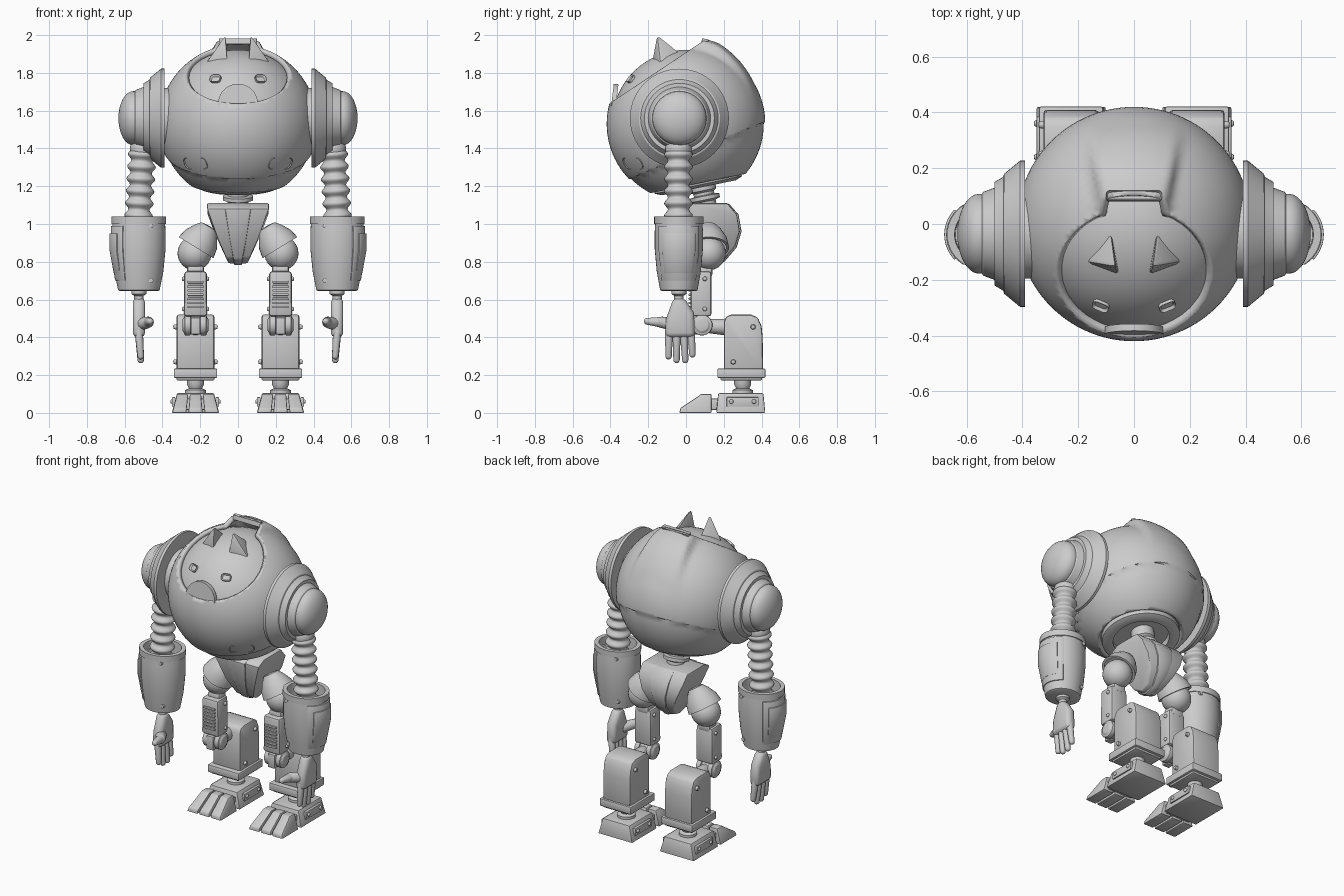
import bpy, bmesh, math
from mathutils import Vector, Matrix

cube = bpy.data.objects.get("Cube")
if cube:
    bpy.data.objects.remove(cube)

grey = bpy.data.materials.new("plain_grey")
grey.use_nodes = True
grey.diffuse_color = (0.6, 0.6, 0.6, 1)
grey.node_tree.nodes["Principled BSDF"].inputs["Base Color"].default_value = (0.6, 0.6, 0.6, 1)


def add(name, bm, pair=False, bevel=0, angle=35):
    """Turn a bmesh into an object; pairs are mirrored across x = 0."""
    bmesh.ops.recalc_face_normals(bm, faces=bm.faces)
    if bevel:
        hard = [e for e in bm.edges if e.is_manifold and e.calc_face_angle() > 0.6]
        bmesh.ops.bevel(bm, geom=hard, offset=bevel, segments=2, profile=0.5,
                        affect='EDGES', clamp_overlap=True)
    me = bpy.data.meshes.new(name)
    bm.to_mesh(me)
    bm.free()
    me.materials.append(grey)
    me.polygons.foreach_set("use_smooth", [True] * len(me.polygons))
    me.set_sharp_from_angle(angle=math.radians(angle))
    ob = bpy.data.objects.new(name, me)
    bpy.context.collection.objects.link(ob)
    if pair:
        ob.modifiers.new("mirror", 'MIRROR').use_mirror_merge = False
    return ob


def frame(loc, axis):
    return Matrix.Translation(loc) @ Vector(axis).to_track_quat('Z', 'Y').to_matrix().to_4x4()


def lathe(bm, pts, loc, axis=(0, 0, 1), seg=32, flat=1, arc=None):
    """Revolve (radius, height) points; an arc gives a closed partial sweep."""
    m = frame(loc, axis) if tuple(axis) != (0, 0, 1) else Matrix.Translation(loc)
    a0, a1 = arc or (0, math.tau)
    rings = []
    for i in range(seg + 1 if arc else seg):
        a = a0 + (a1 - a0) * i / seg
        rings.append([bm.verts.new(m @ Vector((r * math.cos(a), r * math.sin(a) * flat, h)))
                      for r, h in pts])
    n = len(pts)
    for i in range(seg):
        p, q = rings[i], rings[(i + 1) % len(rings)]
        for j in range(n if arc else n - 1):
            k = (j + 1) % n
            bm.faces.new((p[j], q[j], q[k], p[k]))
    if arc:
        bm.faces.new(rings[0])
        bm.faces.new(rings[-1])
    bmesh.ops.remove_doubles(bm, verts=bm.verts, dist=1e-5)


def ball(bm, loc, r, seg=32):
    bmesh.ops.create_uvsphere(bm, u_segments=seg, v_segments=seg // 2, radius=r,
                              matrix=Matrix.Translation(loc))


def box(bm, loc, size, top=(1, 1)):
    for v in bmesh.ops.create_cube(bm, size=1)["verts"]:
        t = top if v.co.z > 0 else (1, 1)
        v.co = Vector(loc) + Vector((v.co.x * size[0] * t[0], v.co.y * size[1] * t[1], v.co.z * size[2]))


def prism(bm, pts, x0, x1):
    """Extrude a (y, z) outline between two x positions."""
    a, b = ([bm.verts.new((x, y, z)) for y, z in pts] for x in (x0, x1))
    bm.faces.new(a)
    bm.faces.new(b)
    for i in range(len(pts)):
        j = (i + 1) % len(pts)
        bm.faces.new((a[i], a[j], b[j], b[i]))


def limb(bm, a, b, r0, r1, seg=14):
    """Tapered rod with rounded ends."""
    a, b = Vector(a), Vector(b)
    length = (b - a).length
    t = [math.pi / 2 * k / 4 for k in range(5)]
    pts = [(r0 * math.sin(k), -r0 * math.cos(k)) for k in t]
    pts += [(r1 * math.cos(k), length + r1 * math.sin(k)) for k in t]
    lathe(bm, pts, a, b - a, seg)


def socket(bm, loc, axis, w, h, depth, rim):
    """Rounded frame with a sunken middle, facing along axis."""
    part = bmesh.new()
    bmesh.ops.create_cube(part, size=1, matrix=Matrix.Diagonal((w, h, depth, 1)))
    up = [e for e in part.edges if abs(e.verts[0].co.z - e.verts[1].co.z) > depth / 2]
    bmesh.ops.bevel(part, geom=up, offset=h * 0.35, segments=3, profile=0.5, affect='EDGES')
    part.normal_update()
    face = max(part.faces, key=lambda f: f.calc_center_median().z)
    bmesh.ops.inset_individual(part, faces=[face], thickness=rim, depth=-depth * 0.45)
    part.transform(frame(loc, axis))
    me = bpy.data.meshes.new("temp")
    part.to_mesh(me)
    part.free()
    bm.from_mesh(me)
    bpy.data.meshes.remove(me)


def cut(bm, co, no, fill=False):
    res = bmesh.ops.bisect_plane(bm, geom=bm.verts[:] + bm.edges[:] + bm.faces[:],
                                 plane_co=co, plane_no=no, clear_outer=True)
    if fill:
        bmesh.ops.contextual_create(bm, geom=[e for e in res["geom_cut"]
                                              if isinstance(e, bmesh.types.BMEdge)])


clamp = lambda v: max(0.0, min(1.0, v))
C = Vector((0, 0, 1.53))                       # body centre
face_n = Vector((0, -0.555, 0.83)).normalized()
base_n = Vector((0, 0.198, -0.98)).normalized()
seam_n = Vector((0, 0.39, -0.92)).normalized()
seam_p = Vector((0, 0.41, 1.54))

# Outer body shell: face opening, open base, raised back spine, stepped lower half
bm = bmesh.new()
ball(bm, C, 0.42, 96)
bmesh.ops.bisect_plane(bm, geom=bm.verts[:] + bm.edges[:] + bm.faces[:], plane_co=seam_p, plane_no=seam_n)
for v in bm.verts:
    d = v.co - C
    if (v.co - seam_p).dot(seam_n) > 1e-4:
        v.co = C + d * 0.98
    elif d.z > 0 and d.y > -0.05:
        width = 0.12 + 0.2 * max(0, d.y)
        v.co += d.normalized() * 0.04 * clamp((width - abs(d.x)) / 0.035) * clamp((0.36 - d.y) / 0.2)
cut(bm, C + face_n * 0.315, face_n)
cut(bm, C + base_n * 0.322, base_n)
shell = add("body_shell", bm)
thick = shell.modifiers.new("thickness", 'SOLIDIFY')
thick.thickness, thick.offset = 0.03, -1

# Inner head ball, closed under the body
bm = bmesh.new()
ball(bm, C, 0.392, 64)
cut(bm, C + base_n * 0.30, base_n, True)
add("head_dome", bm)

# Base ring and neck
bm = bmesh.new()
lathe(bm, [(0.17, 0.29), (0.17, 0.34), (0.2, 0.345), (0.235, 0.33), (0.235, 0.29)], C, base_n, 48)
add("base_ring", bm)
bm = bmesh.new()
lathe(bm, [(0, 0.28), (0.07, 0.28), (0.07, 0.36), (0.055, 0.37), (0.055, 0.385), (0.08, 0.39),
           (0.08, 0.41), (0.055, 0.42), (0.055, 0.47), (0, 0.47)], C + Vector((0, 0.02, 0)), base_n)
add("neck", bm)

# Chin plate, brow vent, eyes and lower lamps
bm = bmesh.new()
lathe(bm, [(0, 0), (0.105, 0), (0.105, 0.025), (0, 0.025)], (0, -0.37, 1.635), (0, -1, 0.12), 40)
add("chin_plate", bm)
bm = bmesh.new()
socket(bm, (0, 0.1, 1.965), (0, 0.2, 1), 0.2, 0.035, 0.03, 0.007)
add("brow_vent", bm)
bm = bmesh.new()
d = Vector((0.12, -0.295, 0.24)).normalized()
socket(bm, C + d * 0.392, d, 0.06, 0.045, 0.022, 0.008)
add("eyes", bm, True)
bm = bmesh.new()
d = Vector((0.22, -0.275, -0.205)).normalized()
socket(bm, C + d * 0.408, d, 0.15, 0.068, 0.02, 0.01)
add("lower_lamps", bm, True)

# Ears
bm = bmesh.new()
base = [bm.verts.new(p) for p in ((0.21, -0.13, 1.8), (0.05, -0.19, 1.82), (0.09, 0.03, 1.86))]
tip = bm.verts.new((0.065, -0.155, 2.01))
bm.faces.new(base)
for i in range(3):
    bm.faces.new((base[i], base[(i + 1) % 3], tip))
add("ears", bm, True, 0.014)

# Shoulders
bm = bmesh.new()
prof = [(0, -0.05), (0.16, -0.05), (0.16, 0.01), (0.24, 0), (0.262, 0), (0.262, 0.018), (0.215, 0.075),
        (0.205, 0.078), (0.2, 0.085), (0.185, 0.11), (0.165, 0.11), (0.15, 0.15), (0.143, 0.155)]
prof += [(0.143 * math.cos(a), 0.165 + 0.078 * math.sin(a)) for a in (math.pi / 16 * k for k in range(9))]
lathe(bm, prof, (0.39, -0.035, 1.56), (1, 0, 0), 56)
add("shoulders", bm, True, 0, 30)

# Bellows upper arms
bm = bmesh.new()
prof = [(0.066 + 0.01 * math.cos(math.tau * k / 8), 0.42 * k / 52) for k in range(53)]
lathe(bm, prof, (0.53, -0.04, 0.98), (-0.025, 0, 0.42), 28)
ball(bm, (0.502, -0.04, 1.395), 0.07)
add("upper_arms", bm, True, 0, 60)

# Forearm cups, side panels and bolts
outer = [(0.11, 0.65), (0.13, 0.75), (0.142, 0.87), (0.142, 0.96), (0.139, 1.0)]
arm = (0.525, -0.038, 0)
bm = bmesh.new()
lathe(bm, [(0, 0.645), (0.1, 0.645)] + outer + [(0.145, 1.0), (0.145, 1.04), (0.118, 1.04), (0.112, 0.94), (0, 0.94)],
      arm, seg=40, flat=0.9)
add("forearms", bm, True)
bm = bmesh.new()
for grow, lo, hi, half in ((0.006, 0.7, 0.99, 0.95), (0.013, 0.74, 0.95, 0.7)):
    prof = [(0.105, lo), (0.12 + grow, lo), (0.142 + grow, 0.86), (0.142 + grow, hi), (0.105, hi)]
    lathe(bm, prof, arm, seg=14, flat=0.9, arc=(-half, half))
add("forearm_panels", bm, True, 0.003)
bm = bmesh.new()
for z, y in ((0.99, 0.12), (0.7, 0.1)):
    for s in (-1, 1):
        lathe(bm, [(0, 0), (0.012, 0), (0.012, 0.015), (0, 0.017)], (0.46, -0.038 + s * (y - 0.015), z), (0, s, 0), 12)
add("forearm_bolts", bm, True)

# Wrists and hands
bm = bmesh.new()
lathe(bm, [(0, 0.59), (0.025, 0.59), (0.025, 0.62), (0.04, 0.63), (0.04, 0.65), (0, 0.65)], (0.525, -0.038, 0), seg=20)
add("wrists", bm, True)
bm = bmesh.new()
prism(bm, [(-0.065, 0.61), (-0.01, 0.61), (0.042, 0.53), (0.048, 0.4), (-0.112, 0.4), (-0.105, 0.5)], 0.492, 0.557)
add("palms", bm, True, 0.024, 60)
bm = bmesh.new()
for y0, y1, z in ((-0.09, -0.092, 0.3), (-0.05, -0.05, 0.28), (-0.012, -0.004, 0.28), (0.026, 0.034, 0.31)):
    limb(bm, (0.525, y0, 0.43), (0.515, y1, z), 0.022, 0.017)
limb(bm, (0.515, -0.07, 0.47), (0.475, -0.13, 0.48), 0.035, 0.03)
limb(bm, (0.475, -0.13, 0.48), (0.465, -0.205, 0.485), 0.029, 0.018)
add("fingers", bm, True, 0, 60)

# Pelvis: side blocks plus a central band, narrowing downwards
outline = [(-0.02, 1.08), (0.04, 1.11), (0.22, 1.11), (0.27, 1.05), (0.285, 0.96), (0.26, 0.88),
           (0.2, 0.81), (0.13, 0.79), (0.07, 0.82), (0.02, 0.92)]
for name, half, grow in (("pelvis", 0.165, 1), ("pelvis_band", 0.07, 1.06)):
    bm = bmesh.new()
    prism(bm, [(0.13 + (y - 0.13) * grow, 0.96 + (z - 0.96) * (grow if z < 1.05 else 1)) for y, z in outline], -half, half)
    for v in bm.verts:
        v.co.x *= 0.3 + 0.7 * clamp((v.co.z - 0.79) / 0.25)
    add(name, bm, False, 0.01)

# Hip balls and their cone shrouds
bm = bmesh.new()
ball(bm, (0.23, 0.12, 0.845), 0.09)
add("hip_balls", bm, True)
bm = bmesh.new()
lathe(bm, [(0.092, 0), (0.108, 0), (0.098, 0.05), (0.07, 0.1), (0.045, 0.13), (0, 0.135)],
      (0.222, 0.12, 0.875), (-0.5, 0, 0.82))
add("hip_shrouds", bm, True)

# Thighs with front vents and side bolts
bm = bmesh.new()
box(bm, (0.225, 0.08, 0.63), (0.125, 0.11, 0.24), (0.95, 1))
box(bm, (0.225, 0.1, 0.75), (0.09, 0.08, 0.06))
add("thighs", bm, True, 0.016)
bm = bmesh.new()
for k in range(7):
    box(bm, (0.225, 0.022, 0.56 + k * 0.022), (0.085, 0.016, 0.012))
for z in (0.55, 0.71):
    for s in (-1, 1):
        lathe(bm, [(0, 0), (0.013, 0), (0.01, 0.012), (0, 0.014)], (0.225 + s * 0.058, 0.1, z), (s, 0, 0), 12)
add("thigh_vents", bm, True, 0.003)

# Knees: side discs, centre cap and link to the shin
bm = bmesh.new()
lathe(bm, [(0, -0.068), (0.035, -0.068), (0.04, -0.06), (0.055, -0.058), (0.055, -0.026), (0.045, -0.026), (0.045, 0.026),
           (0.055, 0.026), (0.055, 0.058), (0.04, 0.06), (0.035, 0.068), (0, 0.068)], (0.225, 0.085, 0.465), (1, 0, 0))
lathe(bm, [(0, 0), (0.035, 0), (0.045, 0.12), (0, 0.12)], (0.225, 0.1, 0.46), (0, 1, -0.05), 24)
box(bm, (0.225, 0.045, 0.46), (0.05, 0.04, 0.09))
add("knees", bm, True, 0.005)

# Shins with flange and bolts
bm = bmesh.new()
prism(bm, [(0.2, 0.22), (0.408, 0.22), (0.406, 0.4), (0.4, 0.46), (0.38, 0.505), (0.345, 0.52),
           (0.24, 0.52), (0.212, 0.51), (0.2, 0.48)], 0.125, 0.325)
add("shins", bm, True, 0.012)
bm = bmesh.new()
box(bm, (0.225, 0.293, 0.21), (0.23, 0.255, 0.05))
box(bm, (0.225, 0.293, 0.182), (0.2, 0.22, 0.02))
add("shin_flanges", bm, True, 0.007)
bm = bmesh.new()
for y, z in ((0.355, 0.455), (0.25, 0.27)):
    for s in (-1, 1):
        lathe(bm, [(0, 0), (0.014, 0), (0.011, 0.018), (0, 0.02)], (0.225 + s * 0.098, y, z), (s, 0, 0), 12)
add("shin_bolts", bm, True)

# Ankles and feet
bm = bmesh.new()
lathe(bm, [(0, 0.09), (0.055, 0.09), (0.055, 0.12), (0.035, 0.13), (0.045, 0.15), (0.045, 0.18), (0, 0.18)], (0.225, 0.3, 0))
add("ankles", bm, True)
bm = bmesh.new()
box(bm, (0.225, 0.29, 0.052), (0.25, 0.26, 0.104), (0.78, 0.92))
box(bm, (0.225, 0.15, 0.045), (0.18, 0.06, 0.06))
add("heels", bm, True, 0.006)
bm = bmesh.new()
for k in (-1, 0, 1):
    x = 0.225 + k * 0.083
    prism(bm, [(0.135, 0), (-0.035, 0), (-0.03, 0.025), (0.06, 0.085), (0.08, 0.1), (0.135, 0.1)], x - 0.036, x + 0.036)
for v in bm.verts:
    v.co.x = 0.225 + (v.co.x - 0.225) * (1.04 - 2.2 * v.co.z)
add("toes", bm, True, 0.006)
bm = bmesh.new()
for s in (-1, 1):
    box(bm, (0.225 + s * 0.115, 0.3, 0.058), (0.018, 0.17, 0.05))
    for y in (0.24, 0.36):
        lathe(bm, [(0, 0), (0.013, 0), (0.01, 0.012), (0, 0.013)], (0.225 + s * 0.12, y, 0.06), (s, 0, 0), 12)
add("heel_plates", bm, True, 0.003)
